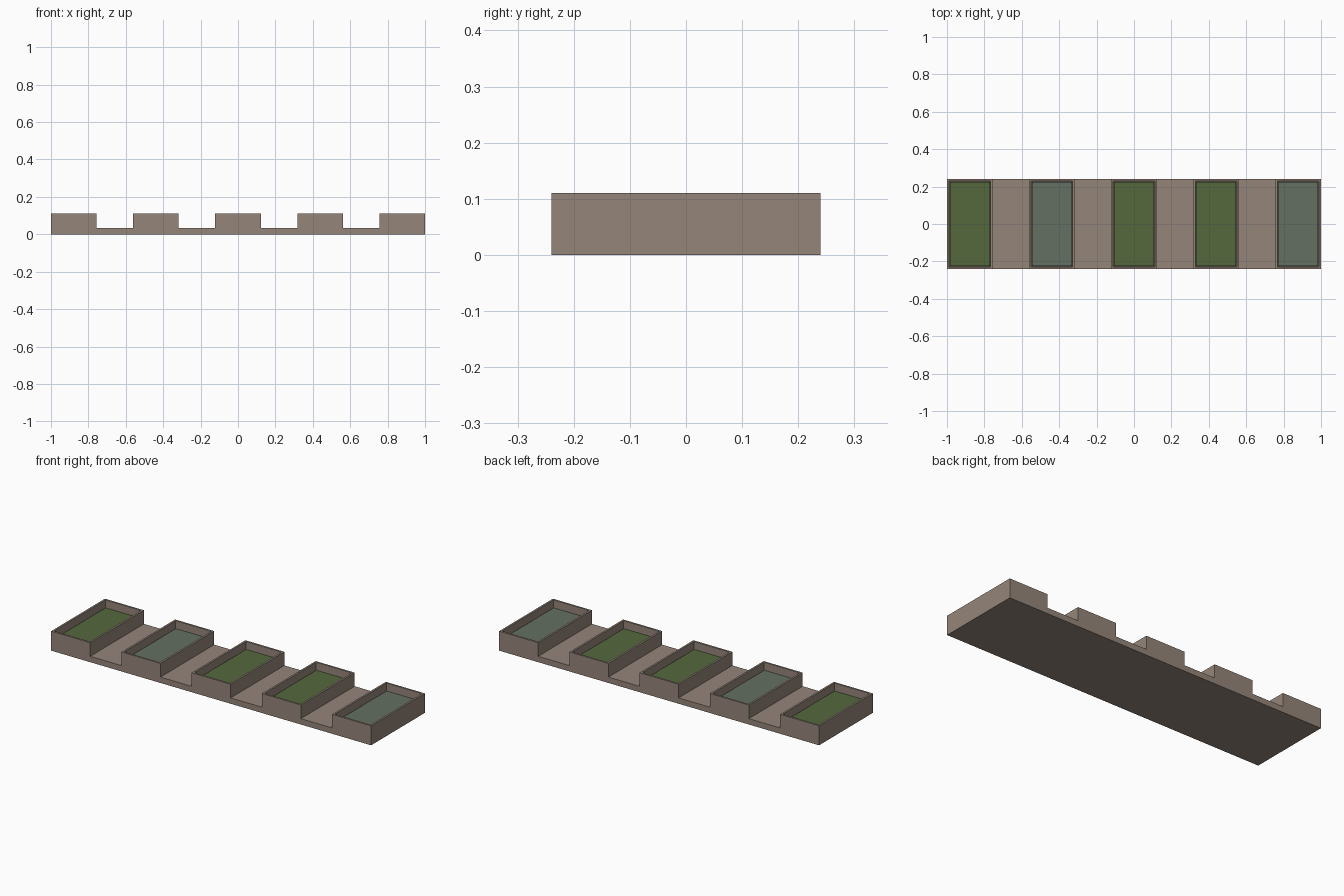
import bpy, bmesh

if "Cube" in bpy.data.objects:
    bpy.data.objects.remove(bpy.data.objects["Cube"], do_unlink=True)

HALF_Y, TOP, DECK = 0.24, 0.11, 0.033
BOX_W, WALL, PITCH = 0.244, 0.015, 0.439
FILL, FLOOR = 0.068, 0.05


def material(name, rgb):
    m = bpy.data.materials.new(name)
    m.use_nodes = True
    m.diffuse_color = (*rgb, 1)
    m.node_tree.nodes["Principled BSDF"].inputs["Base Color"].default_value = (*rgb, 1)
    return m


stone = material("warm stone", (0.30, 0.235, 0.195))
lining = material("dark lining", (0.07, 0.055, 0.047))
grass = material("grass green", (0.09, 0.14, 0.045))
water = material("murky water", (0.125, 0.16, 0.12))


def finish(name, bm, mats):
    mesh = bpy.data.meshes.new(name)
    bm.to_mesh(mesh)
    bm.free()
    for m in mats:
        mesh.materials.append(m)
    ob = bpy.data.objects.new(name, mesh)
    bpy.context.collection.objects.link(ob)


# Stepped base: one crenellated profile extruded along y, with the tops hollowed out
centres = [PITCH * (i - 2) for i in range(5)]
centres[0], centres[4] = -1 + BOX_W / 2, 1 - BOX_W / 2
outline = [(-1, 0)]
for c in centres:
    left, right = c - BOX_W / 2, c + BOX_W / 2
    if c != centres[0]:
        outline.append((left, DECK))
    outline += [(left, TOP), (right, TOP)]
    if c != centres[4]:
        outline.append((right, DECK))
outline.append((1, 0))

bm = bmesh.new()
side = bm.faces.new([bm.verts.new((x, -HALF_Y, z)) for x, z in outline])
moved = bmesh.ops.extrude_face_region(bm, geom=[side])["geom"]
bmesh.ops.translate(bm, vec=(0, 2 * HALF_Y, 0),
                    verts=[v for v in moved if isinstance(v, bmesh.types.BMVert)])
bmesh.ops.recalc_face_normals(bm, faces=bm.faces)
tops = [f for f in bm.faces if f.normal.z > 0.9 and f.calc_center_median().z > TOP - 0.001]
for f in tops:
    bmesh.ops.inset_individual(bm, faces=[f], thickness=WALL)
    # Sink the inset panel to form the lined planter
    hole = bmesh.ops.extrude_discrete_faces(bm, faces=[f])["faces"][0]
    rim = [e for e in bm.edges if len(e.link_faces) == 1 and not hole in e.link_faces]
    bmesh.ops.translate(bm, vec=(0, 0, FLOOR - TOP), verts=hole.verts)
    walls = bmesh.ops.bridge_loops(bm, edges=rim + list(hole.edges))["faces"]
    for w in walls + [hole]:
        w.material_index = 1
bmesh.ops.recalc_face_normals(bm, faces=bm.faces)
finish("planter_base", bm, [stone, lining])

# Planter fillings
for i, (c, kind) in enumerate(zip(centres, "gwggw")):
    bm = bmesh.new()
    bmesh.ops.create_cube(bm, size=1)
    bmesh.ops.scale(bm, vec=(BOX_W - 2 * WALL, 2 * (HALF_Y - WALL), FILL - FLOOR), verts=bm.verts)
    bmesh.ops.translate(bm, vec=(c, 0, (FILL + FLOOR) / 2), verts=bm.verts)
    name, mat = ("grass_bed", grass) if kind == "g" else ("water_surface", water)
    finish(f"{name}_{i + 1}", bm, [mat])
